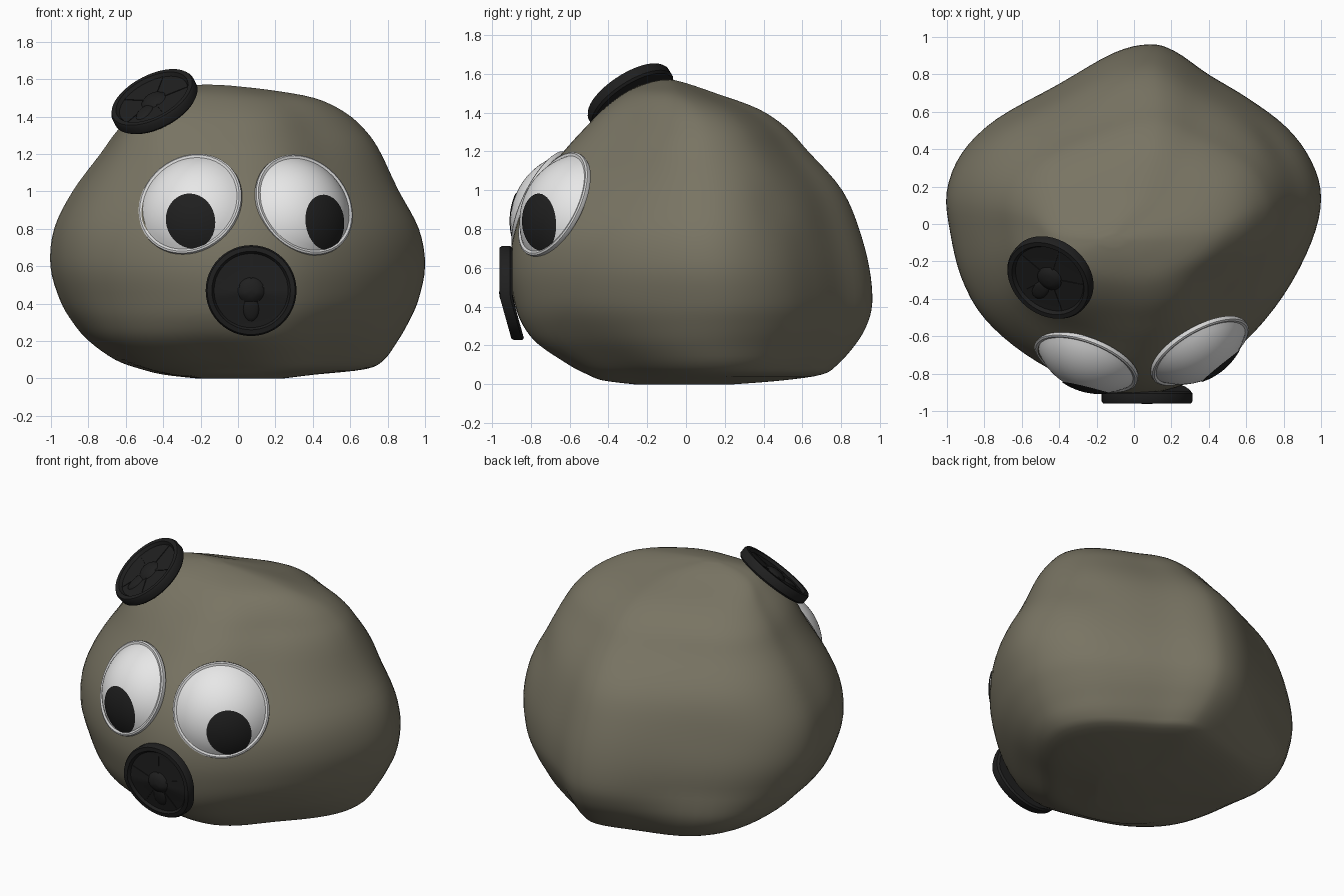
import bpy, bmesh, math
from mathutils import Vector, Matrix

if "Cube" in bpy.data.objects:
    bpy.data.objects.remove(bpy.data.objects["Cube"])


def material(name, rgb):
    m = bpy.data.materials.new(name)
    m.diffuse_color = (*rgb, 1)
    m.use_nodes = True
    m.node_tree.nodes["Principled BSDF"].inputs["Base Color"].default_value = m.diffuse_color
    return m


STONE = material("olive stone", (0.19, 0.175, 0.125))
WHITE = material("eye white", (0.8, 0.8, 0.8))
RIM = material("rim grey", (0.66, 0.66, 0.66))
BLACK = material("soft black", (0.014, 0.014, 0.014))


def finish(name, bm, mat, matrix=Matrix(), angle=35):
    bmesh.ops.remove_doubles(bm, verts=bm.verts, dist=1e-5)
    bmesh.ops.recalc_face_normals(bm, faces=bm.faces)
    bm.transform(matrix)
    me = bpy.data.meshes.new(name)
    bm.to_mesh(me)
    bm.free()
    me.materials.append(mat)
    for p in me.polygons:
        p.use_smooth = True
    me.set_sharp_from_angle(angle=math.radians(angle))
    ob = bpy.data.objects.new(name, me)
    bpy.context.collection.objects.link(ob)
    return ob


def skin(bm, rings, caps=False):
    """Join closed rings of points with quads."""
    vs = [[bm.verts.new(p) for p in r] for r in rings]
    n = len(vs[0])
    for a, b in zip(vs, vs[1:]):
        for i in range(n):
            bm.faces.new((a[i], a[(i + 1) % n], b[(i + 1) % n], b[i]))
    if caps:
        bm.faces.new(vs[0])
        bm.faces.new(vs[-1])


def lathe(bm, profile, n=48):
    skin(bm, [[(max(r, 1e-3) * math.cos(2 * math.pi * i / n),
                max(r, 1e-3) * math.sin(2 * math.pi * i / n), h) for i in range(n)]
              for r, h in profile], True)


def frame(centre, normal):
    """Local x sideways, y up, z along the normal."""
    n = Vector(normal).normalized()
    u = Vector((0, 0, 1)).cross(n).normalized()
    v = n.cross(u)
    return Matrix.Translation(centre) @ Matrix((u, v, n)).transposed().to_4x4()


def spline(pts, sub, closed):
    """Catmull-Rom curve through points of any dimension."""
    n, out = len(pts), []
    for i in range(n if closed else n - 1):
        idx = [i - 1, i, i + 1, i + 2]
        a, b, c, d = [pts[k % n] if closed else pts[min(max(k, 0), n - 1)] for k in idx]
        for s in range(sub):
            t = s / sub
            out.append(tuple(0.5 * (2 * q + (r - p) * t + (2 * p - 5 * q + 4 * r - w) * t * t
                                    + (3 * q - p - 3 * r + w) * t ** 3)
                             for p, q, r, w in zip(a, b, c, d)))
    if not closed:
        out.append(pts[-1])
    return out


def smooth(a, b, x):
    t = min(max((x - a) / (b - a), 0), 1)
    return t * t * (3 - 2 * t)


def around(table, x, y):
    """Blend eight values spaced 45 degrees apart, starting at +x."""
    s = (math.atan2(y, x) / (math.pi / 4)) % 8
    k = int(s) % 8
    t = smooth(0, 1, s - int(s))
    return table[k] * (1 - t) + table[(k + 1) % 8] * t


# Rock body: one lumpy outline fitted to the extents of each height
outline = [(0.08, 1.0), (-0.12, 0.95), (-0.42, 0.77), (-0.74, 0.58), (-0.92, 0.39),
           (-1.0, 0.17), (-0.98, -0.07), (-0.92, -0.33), (-0.8, -0.56), (-0.58, -0.77),
           (-0.3, -0.93), (0, -1.0), (0.3, -0.93), (0.58, -0.71), (0.8, -0.43),
           (0.95, -0.12), (1.0, 0.13), (0.95, 0.34), (0.82, 0.53), (0.62, 0.69),
           (0.4, 0.83), (0.22, 0.96)]
# height, left, right, front, back
levels = [(0.0, -0.22, 0.25, -0.28, 0.25), (0.02, -0.4, 0.42, -0.45, 0.5),
          (0.05, -0.53, 0.7, -0.53, 0.7), (0.1, -0.67, 0.8, -0.63, 0.78),
          (0.2, -0.81, 0.87, -0.78, 0.87), (0.3, -0.89, 0.92, -0.85, 0.93),
          (0.42, -0.95, 0.965, -0.885, 0.96), (0.6, -1.0, 1.0, -0.91, 0.945),
          (0.8, -0.98, 0.97, -0.88, 0.89), (1.0, -0.88, 0.88, -0.79, 0.79),
          (1.2, -0.73, 0.79, -0.63, 0.61), (1.32, -0.64, 0.71, -0.52, 0.5),
          (1.42, -0.53, 0.59, -0.42, 0.36), (1.5, -0.42, 0.41, -0.31, 0.15),
          (1.545, -0.3, 0.15, -0.2, 0.02), (1.565, -0.18, -0.05, -0.12, -0.06)]
# soft bulges and dents: place, reach, amount
lumps = [((-0.42, -0.32, 1.36), 0.36, 0.07), ((0.8, 0.5, 0.95), 0.22, -0.02),
         ((-0.15, -0.75, 0.1), 0.3, -0.015)]
# fullness by direction near the base and near the top
LOW = [-0.02, -0.01, 0, 0.09, -0.03, 0.01, -0.02, -0.07]
HIGH = [-0.03, 0.03, 0.02, 0.05, 0, 0, 0, -0.06]
shape = spline(outline, 4, True)
rings = []
for z, l, r, f, b in spline(levels, 4, False):
    z = max(z, 0)
    low = (1 - smooth(0.12, 0.45, z)) * min(1, r - l)
    high = smooth(0.7, 1.15, z) * (1 - smooth(1.3, 1.56, z))
    ring = []
    for px, py in shape:
        p = Vector(((l + r) / 2 + px * (r - l) / 2, (f + b) / 2 + py * (b - f) / 2, z))
        grow = around(LOW, px, py) * low + around(HIGH, px, py) * high
        p += Vector((px, py, 0)).normalized() * grow
        out = (p - Vector((0, 0, 0.7))).normalized()
        p += out * sum(a * math.exp(-((p - Vector(c)).length / reach) ** 2 * 2)
                       for c, reach, a in lumps)
        p.z = max(p.z, 0)
        ring.append(p)
    rings.append(ring)
bm = bmesh.new()
skin(bm, rings, True)
finish("rock_body", bm, STONE, angle=70)

# Domed eyes with a rim and a loose pupil
DOME_R, DOME_H = 0.272, 0.125


def dome(r):
    big = (DOME_R ** 2 + DOME_H ** 2) / (2 * DOME_H)
    return math.sqrt(max(big * big - r * r, 0)) - big + DOME_H


def eye(side, centre, normal, px, py):
    m = frame(centre, normal)
    bm = bmesh.new()
    lathe(bm, [(DOME_R * k / 12, dome(DOME_R * k / 12)) for k in range(13)] + [(DOME_R, -0.02)])
    finish(side + "_eye_dome", bm, WHITE, m)
    bm = bmesh.new()
    lathe(bm, [(0.265, -0.025), (0.288, -0.022), (0.292, -0.012), (0.291, 0.002),
               (0.282, 0.008), (0.268, 0.004)])
    finish(side + "_eye_rim", bm, RIM, m)
    bm = bmesh.new()
    rings = []
    for k in range(9):
        rad = max(0.134 * k / 8, 1e-3)
        ring = []
        for i in range(40):
            a = 2 * math.pi * i / 40
            x, y = px + rad * math.cos(a), py + rad * math.sin(a)
            ring.append((x, y, dome(math.hypot(x, y)) + 0.005))
        rings.append(ring)
    skin(bm, rings)
    bm.faces.new([v for v in bm.verts][:40])
    finish(side + "_pupil", bm, BLACK, m)


eye("left", (-0.257, -0.745, 0.935), (-0.33, -0.85, 0.41), 0.05, -0.132)
eye("right", (0.355, -0.685, 0.93), (0.46, -0.79, 0.405), 0.058, -0.132)


# Round caps with raised rim, hub, lobe and spokes
def cap(name, centre, normal, bend, turn):
    bm = bmesh.new()
    lathe(bm, [(0, -0.04), (0.1, -0.04), (0.2, -0.04), (0.232, -0.04), (0.243, -0.028),
               (0.243, 0.012), (0.235, 0.025), (0.21, 0.025), (0.198, 0.006), (0.14, 0.004),
               (0.07, 0.004), (0.055, 0.018), (0.03, 0.026), (0, 0.028)])
    bmesh.ops.create_uvsphere(bm, u_segments=16, v_segments=8, radius=1, matrix=Matrix.Translation(
        (0, -0.1, 0.004)) @ Matrix.Diagonal((0.042, 0.065, 0.014, 1)))
    for k in range(5):
        a = turn + k * math.tau / 5
        bmesh.ops.create_cube(bm, size=1, matrix=Matrix.Rotation(a, 4, 'Z')
                              @ Matrix.Translation((0.13, 0, 0.003))
                              @ Matrix.Diagonal((0.14, 0.01, 0.01, 1)))
    for v in bm.verts:
        v.co.z -= bend * max(-v.co.y - 0.02, 0)
    finish(name, bm, BLACK, frame(centre, normal))


cap("nose_cap", (0.07, -0.935, 0.47), (0, -1, 0), 0.28, 0.3)
cap("top_cap", (-0.45, -0.29, 1.485), (-0.4, -0.5, 0.77), 0.0, 0.6)
